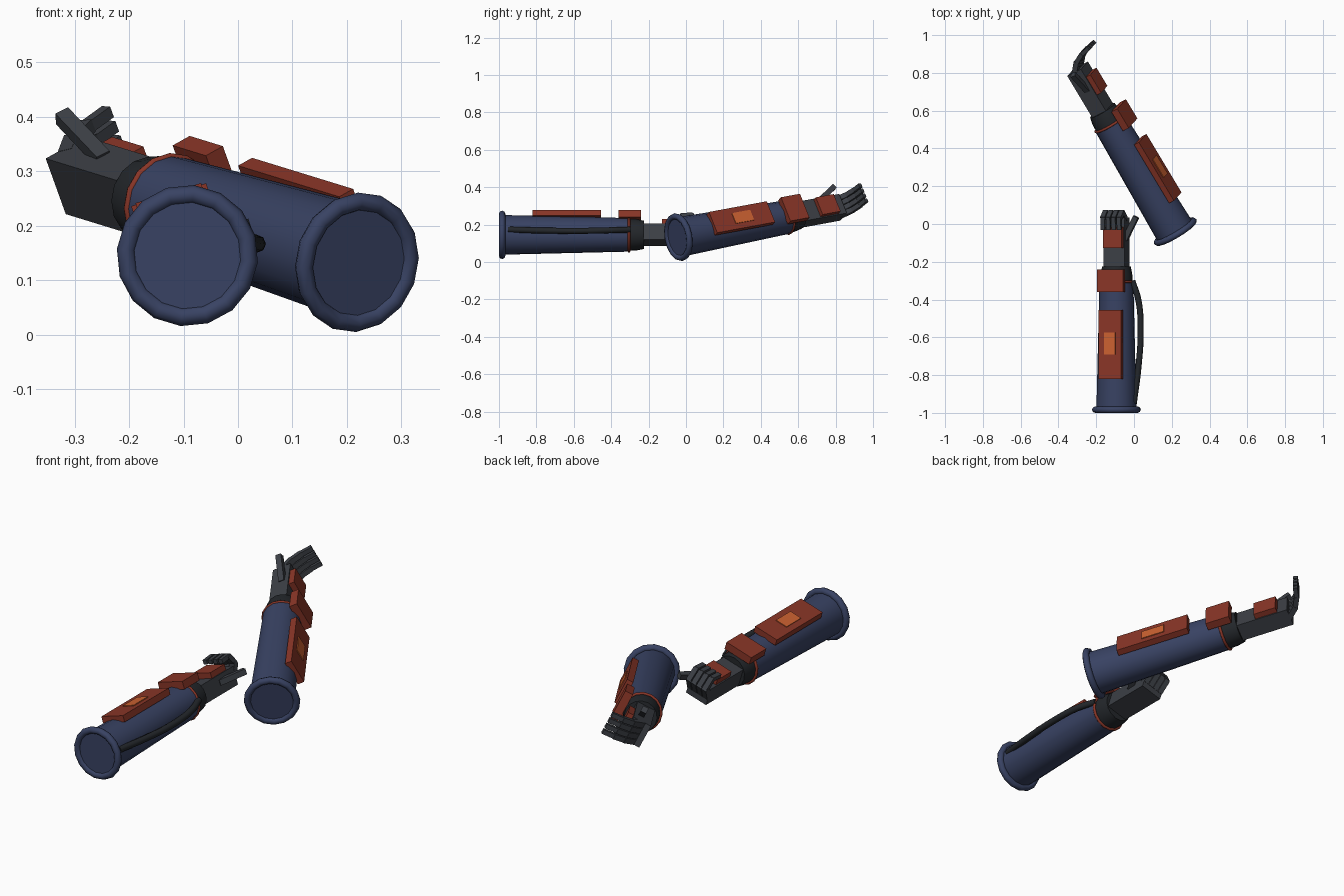
import bpy, bmesh
from math import radians, sin, cos
from mathutils import Matrix, Vector

if "Cube" in bpy.data.objects:
    bpy.data.objects.remove(bpy.data.objects["Cube"])


def material(name, rgb):
    m = bpy.data.materials.new(name)
    m.diffuse_color = (*rgb, 1)
    m.use_nodes = True
    m.node_tree.nodes["Principled BSDF"].inputs["Base Color"].default_value = m.diffuse_color
    return m


BLUE = material("sleeve_blue", (0.04, 0.055, 0.125))
RED = material("plate_red", (0.25, 0.036, 0.02))
ORANGE = material("insert_orange", (0.6, 0.12, 0.03))
DARK = material("cuff_dark", (0.017, 0.02, 0.024))
GREY = material("glove_grey", (0.045, 0.05, 0.06))
SIDES = 16


def finish(bm, name, mat, frame, smooth=False):
    bmesh.ops.recalc_face_normals(bm, faces=bm.faces)
    me = bpy.data.meshes.new(name)
    bm.to_mesh(me)
    bm.free()
    me.transform(frame)
    me.materials.append(mat)
    ob = bpy.data.objects.new(name, me)
    bpy.context.collection.objects.link(ob)
    if smooth:
        bpy.ops.object.select_all(action='DESELECT')
        bpy.context.view_layer.objects.active = ob
        ob.select_set(True)
        bpy.ops.object.shade_smooth_by_angle(angle=radians(50))
    return ob


def lathe(name, profile, mat, frame, closed=False):
    """Profile of (radius, distance along arm) turned about the arm axis (local y)."""
    bm = bmesh.new()
    rings = []
    for r, y in profile:
        rings.append([bm.verts.new((r * cos(a), y, r * sin(a)))
                      for a in (radians(360 * i / SIDES) for i in range(SIDES))])
    pairs = list(zip(rings, rings[1:]))
    if closed:
        pairs.append((rings[-1], rings[0]))
    for a, b in pairs:
        for i in range(SIDES):
            j = (i + 1) % SIDES
            bm.faces.new((a[i], a[j], b[j], b[i]))
    if not closed:
        bm.faces.new(rings[0])
        bm.faces.new(rings[-1])
    return finish(bm, name, mat, frame, True)


def hoop(name, major, minor, y, mat, frame):
    prof = [(major + minor * cos(radians(45 * k)), y + minor * sin(radians(45 * k)))
            for k in range(8)]
    return lathe(name, prof, mat, frame, True)


def box(name, x, y, z, mat, frame):
    """Box from (min, max) ranges in arm space."""
    bm = bmesh.new()
    mid = [(a + b) / 2 for a, b in (x, y, z)]
    size = [b - a for a, b in (x, y, z)]
    bmesh.ops.create_cube(bm, size=1,
                          matrix=Matrix.Translation(mid) @ Matrix.Diagonal((*size, 1)))
    return finish(bm, name, mat, frame)


def bar(bm, p, q, width, thick):
    """Square bar from p to q."""
    d = q - p
    ay = d.normalized()
    ax = ay.cross(Vector((0, 0, 1))).normalized()
    if ax.x < 0:
        ax = -ax
    az = ax.cross(ay)
    rot = Matrix((ax, ay, az)).transposed().to_4x4()
    bmesh.ops.create_cube(bm, size=1, matrix=Matrix.Translation((p + q) / 2) @ rot
                          @ Matrix.Diagonal((width, d.length + 0.008, thick, 1)))


def arm(side, frame, s, bends):
    """s is the thumb side (+1 right, -1 left); bends are the finger segment angles."""
    n = side + "_"
    # sleeve and its hems
    lathe(n + "sleeve", [(0.106, 0.012), (0.106, 0.04), (0.09, 0.70)], BLUE, frame)
    hoop(n + "sleeve_hem", 0.113, 0.017, 0.017, BLUE, frame)
    hoop(n + "wrist_trim", 0.089, 0.007, 0.695, RED, frame)
    lathe(n + "wrist_cuff", [(0.086, 0.69), (0.084, 0.735), (0.076, 0.775)], DARK, frame)
    # armour plates on the back of the arm
    box(n + "forearm_plate", (-.063, .063), (.18, .545), (.088, .12), RED, frame)
    box(n + "plate_insert", (-.031, .031), (.31, .425), (.115, .124), ORANGE, frame)
    box(n + "wrist_plate", (-.072, .072), (.64, .76), (.078, .117), RED, frame)
    box(n + "hand_plate", (-.052, .052), (.872, .985), (.04, .074), RED, frame)
    # palm, thumb and four fingers
    box(n + "palm", (-.058, .058), (.76, 1.035), (-.044, .046), GREY, frame)
    bm = bmesh.new()
    bar(bm, Vector((s * .052, .92, .01)), Vector((s * .113, 1.035, .018)), .028, .028)
    finish(bm, n + "thumb", GREY, frame)
    for k in range(4):
        bm = bmesh.new()
        p = Vector(((k - 1.5) * 0.03, 1.028, -0.004))
        for length, deg, t in zip((.065, .055, .055), bends, (.027, .025, .022)):
            q = p + Vector((0, cos(radians(deg)), sin(radians(deg)))) * length
            bar(bm, p, q, t, t)
            p = q
        finish(bm, n + "finger_%d" % (k + 1), GREY, frame)


# lower arm with a fist, raised arm with open fingers
fist = Matrix.Translation((-.093, -1, .145)) @ Matrix.Rotation(radians(-17), 4, 'Y')
reach = (Matrix.Translation((.227, -.055, .13)) @ Matrix.Rotation(radians(31), 4, 'Z')
         @ Matrix.Rotation(radians(9), 4, 'X') @ Matrix.Rotation(radians(63), 4, 'Y'))
arm("left_arm", fist, 1, (60, 125, 185))
arm("right_arm", reach, -1, (42, 62, 76))

# cable along the side of the lower arm
curve = bpy.data.curves.new("cable", 'CURVE')
curve.dimensions = '3D'
curve.bevel_depth = 0.016
curve.bevel_resolution = 2
curve.resolution_u = 6
curve.use_fill_caps = True
pts = [(.096, .05, 0), (.118, .24, -.012), (.129, .44, -.017), (.118, .6, -.01), (.088, .70, .002)]
sp = curve.splines.new('BEZIER')
sp.bezier_points.add(len(pts) - 1)
for b, co in zip(sp.bezier_points, pts):
    b.co = fist @ Vector(co)
    b.handle_left_type = b.handle_right_type = 'AUTO'
curve.materials.append(DARK)
bpy.context.collection.objects.link(bpy.data.objects.new("cable", curve))
